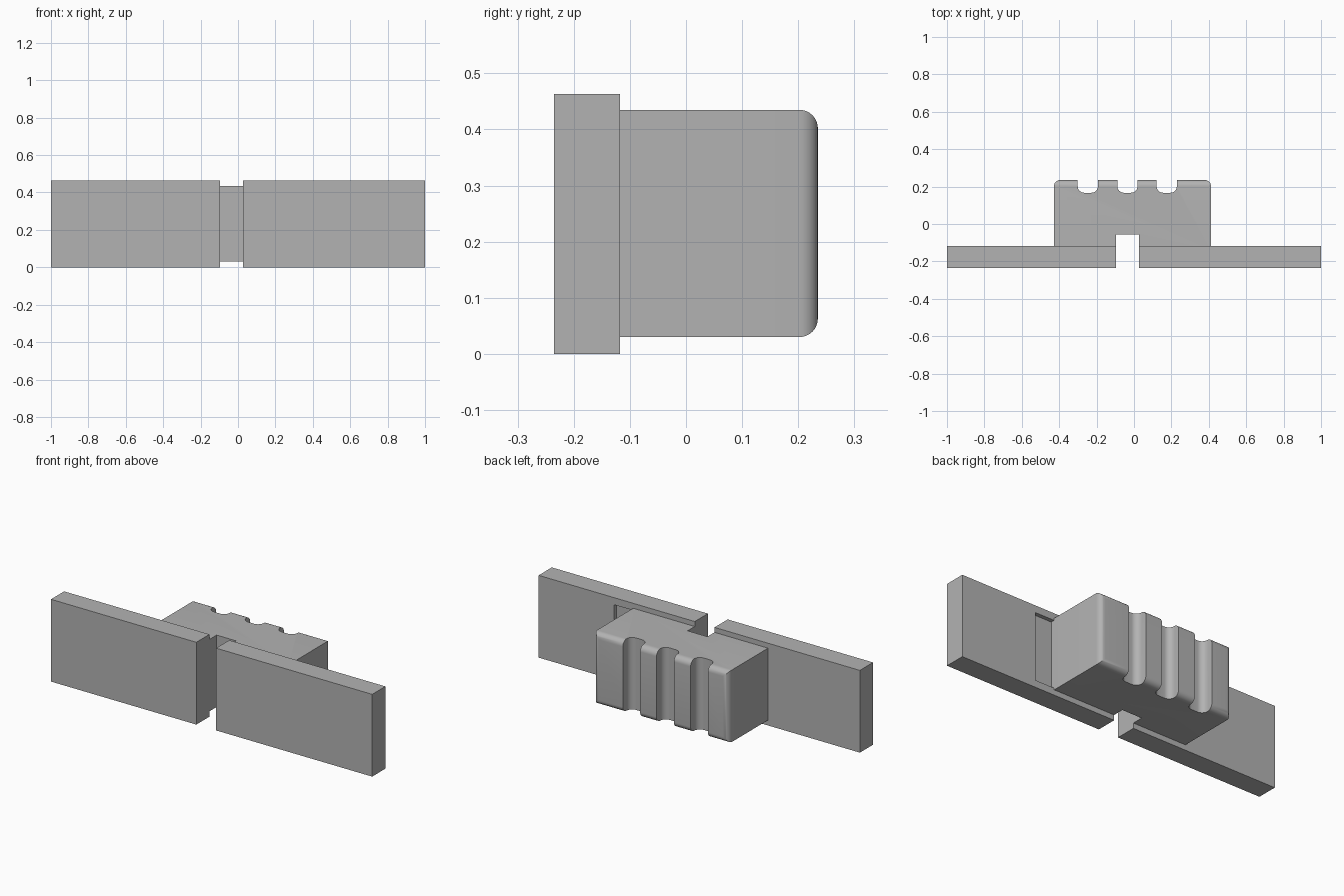
import bpy
import bmesh
from mathutils import Vector

if "Cube" in bpy.data.objects:
    bpy.data.objects.remove(bpy.data.objects["Cube"], do_unlink=True)

grey = bpy.data.materials.new("plain grey")
grey.use_nodes = True
grey.diffuse_color = (0.45, 0.45, 0.45, 1)
grey.node_tree.nodes["Principled BSDF"].inputs["Base Color"].default_value = grey.diffuse_color

HEIGHT = 0.463
FRONT, PLATE_BACK, BACK = -0.235, -0.118, 0.235
GAP = (-0.095, 0.028)
RECESS = 0.022


def box(name, low, high, bevel_rule=None, radius=0.0):
    """Box between two corners, rounding the edges picked by the rule."""
    low, high = Vector(low), Vector(high)
    bm = bmesh.new()
    bmesh.ops.create_cube(bm, size=1)
    for v in bm.verts:
        v.co = (low + high) / 2 + v.co * (high - low)
    if bevel_rule:
        edges = [e for e in bm.edges if bevel_rule(e)]
        bmesh.ops.bevel(bm, geom=edges, offset=radius, segments=8,
                        profile=0.5, affect='EDGES', clamp_overlap=True)
    mesh = bpy.data.meshes.new(name)
    bm.to_mesh(mesh)
    bm.free()
    mesh.materials.append(grey)
    obj = bpy.data.objects.new(name, mesh)
    bpy.context.collection.objects.link(obj)
    return obj


def cut(target, cutter):
    """Subtract the cutter, then discard it."""
    bpy.context.view_layer.objects.active = target
    mod = target.modifiers.new("cut", 'BOOLEAN')
    mod.operation = 'DIFFERENCE'
    mod.solver = 'EXACT'
    mod.object = cutter
    bpy.ops.object.modifier_apply(modifier=mod.name)
    bpy.data.objects.remove(cutter, do_unlink=True)


# Two front plates separated by a narrow gap
right_plate = box("right_plate", (-1, FRONT, 0), (GAP[0], PLATE_BACK, HEIGHT))
left_plate = box("left_plate", (GAP[1], FRONT, 0), (1, PLATE_BACK, HEIGHT))

# Shallow recess beside the grip block
cut(left_plate, box("recess_cutter", (0.3, PLATE_BACK - RECESS, 0.04),
                    (0.53, 0, 0.423)))

# Grip block, rounded along its back rim and seated in the plates
block = box("grip_block", (-0.428, PLATE_BACK - RECESS, 0.03), (0.412, BACK, 0.435),
            lambda e: all(v.co.y > 0.2 for v in e.verts), 0.033)

# Notch continuing the plate gap into the block
cut(block, box("notch_cutter", (GAP[0], -0.5, -0.1), (GAP[1], -0.055, 0.6)))

# Three finger grooves with rounded floors
for x in (-0.247, -0.035, 0.175):
    cut(block, box("groove_cutter", (x - 0.054, 0.167, -0.1), (x + 0.054, 0.4, 0.6),
                   lambda e: all(v.co.y < 0.2 for v in e.verts)
                   and abs(e.verts[0].co.z - e.verts[1].co.z) > 0.1, 0.035))

# Smooth the curves and keep the corners crisp
bpy.ops.object.select_all(action='DESELECT')
block.select_set(True)
bpy.context.view_layer.objects.active = block
bpy.ops.object.shade_smooth_by_angle(angle=0.5)
